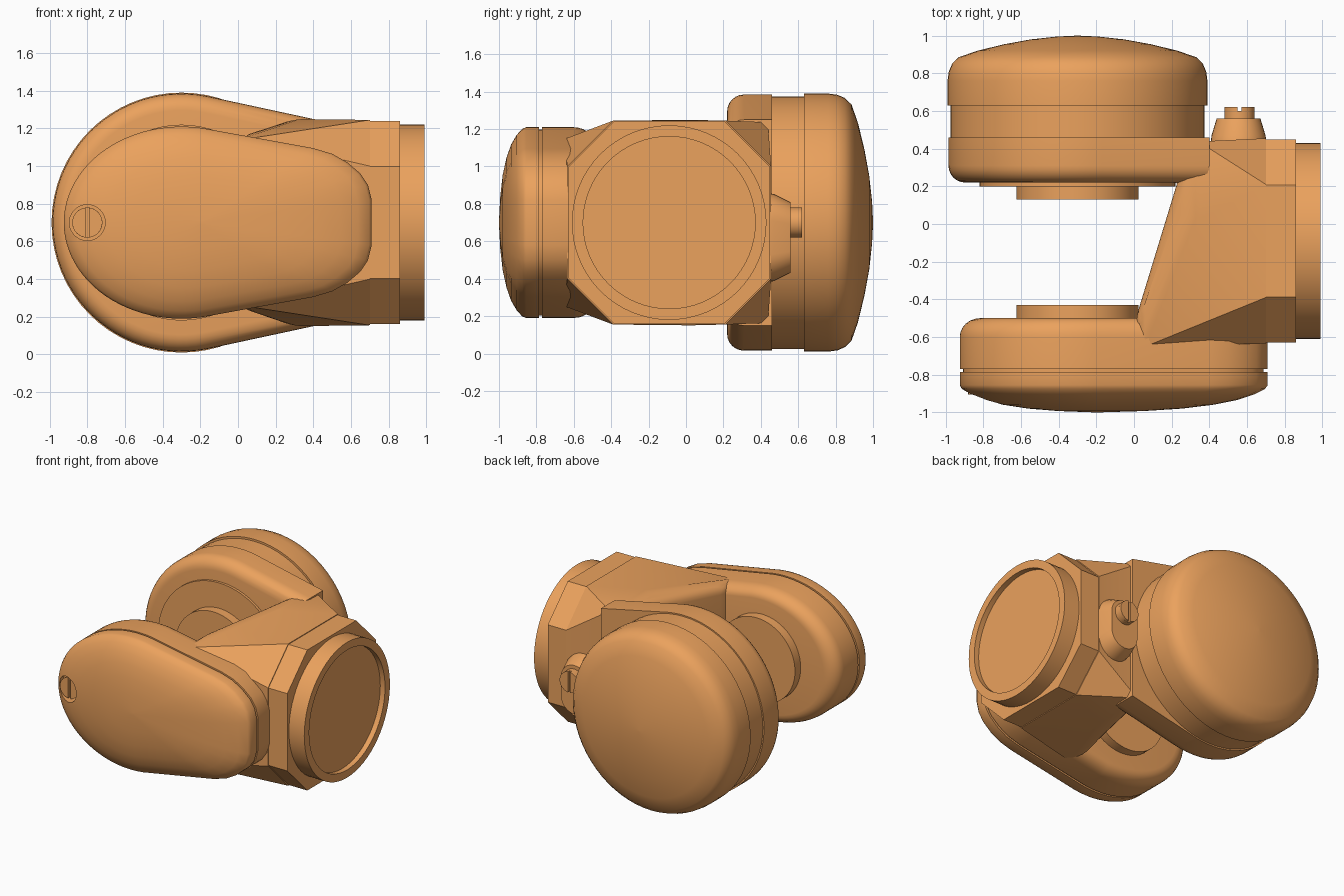
import bpy, bmesh
from math import cos, sin, radians, pi

if "Cube" in bpy.data.objects:
    bpy.data.objects.remove(bpy.data.objects["Cube"])

orange = bpy.data.materials.new("orange")
orange.diffuse_color = (0.83, 0.36, 0.11, 1)
orange.use_nodes = True
orange.node_tree.nodes["Principled BSDF"].inputs["Base Color"].default_value = orange.diffuse_color


def finish(name, bm, angle=35):
    bmesh.ops.recalc_face_normals(bm, faces=bm.faces)
    me = bpy.data.meshes.new(name)
    bm.to_mesh(me)
    bm.free()
    me.shade_smooth()
    me.set_sharp_from_angle(angle=radians(angle))
    me.materials.append(orange)
    ob = bpy.data.objects.new(name, me)
    bpy.context.collection.objects.link(ob)
    return ob


def loft(name, outline, steps, centre, axis="y", angle=35):
    """Stack scaled copies of a 2D outline; steps are (position on axis, scale)."""
    bm = bmesh.new()
    ca, cb = centre
    rings = []
    for d, s in steps:
        ring = []
        for a, b in outline:
            a, b = ca + (a - ca) * s, cb + (b - cb) * s
            ring.append(bm.verts.new({"x": (d, a, b), "y": (a, d, b), "z": (a, b, d)}[axis]))
        rings.append(ring)
    n = len(outline)
    for r0, r1 in zip(rings, rings[1:]):
        for i in range(n):
            j = (i + 1) % n
            bm.faces.new((r0[i], r0[j], r1[j], r1[i]))
    bm.faces.new(rings[0])
    bm.faces.new(rings[-1])
    return finish(name, bm, angle)


def arc(cx, cz, rx, rz, a0, a1, n):
    return [(cx + rx * cos(radians(a0 + (a1 - a0) * i / n)),
             cz + rz * sin(radians(a0 + (a1 - a0) * i / n))) for i in range(n + 1)]


def circle(cx, cz, r, n=64):
    return arc(cx, cz, r, r, 0, 360, n)[:-1]


def disc(name, c, r, d0, d1, axis="y"):
    return loft(name, circle(*c, r), [(d0, 1), (d1, 1)], c, axis)


def slotted_head(name, c, r, base, mid, top):
    # plain base with two half discs leaving a slot between them
    disc(name + "_base", c, r, base, mid)
    for side, a in (("left", 97), ("right", -83)):
        loft(f"{name}_{side}_half", arc(*c, r, r, a, a + 166, 16),
             [(mid, 1), (top, 1)], c)


def octagon(k=1.0):
    half, cut = 0.545 * k, 0.30 * k
    corners = [(half, cut), (cut, half), (-cut, half), (-half, cut)]
    return [(-0.09 + a, 0.7 + b) for a, b in corners + [(-a, -b) for a, b in corners]]


HUB = (-0.3, 0.7)
FLANGE = (-0.09, 0.7)

# Central body: hull joining the octagonal flange to both arms
bm = bmesh.new()
for y, z in octagon():
    bm.verts.new((0.7, y, z))
for x, y0, y1, h in ((0.3, 0.04, 0.45, 0.55), (0.01, -0.66, -0.5, 0.45)):
    for y in (y0, y1):
        for z in (0.7 - h, 0.7 + h):
            bm.verts.new((x, y, z))
bmesh.ops.convex_hull(bm, input=bm.verts)
bmesh.ops.dissolve_limit(bm, angle_limit=radians(1), verts=bm.verts, edges=bm.edges)
edges = [e for e in bm.edges if all(v.co.x < 0.35 for v in e.verts)]
bmesh.ops.bevel(bm, geom=edges, offset=0.05, segments=4, profile=0.5, affect="EDGES")
finish("central_body", bm, 30)

# Octagonal flange and recessed round collar
loft("octagonal_flange", octagon(0.99), [(0.7, 1), (0.86, 1)], FLANGE, "x")
loft("mounting_collar", circle(*FLANGE, 0.52),
     [(0.85, 1), (0.99, 1), (0.99, 0.885), (0.95, 0.885)], FLANGE, "x")

# Back arm: teardrop slab with a rounded inner rim
teardrop = arc(*HUB, 0.685, 0.685, 79, 281, 48) + [(0.4, 0.15), (0.4, 1.25)]
rim = [(0.22 + 0.09 * (1 - sin(t * pi / 12)), 1 - 0.13 * (1 - cos(t * pi / 12)))
       for t in range(6, -1, -1)]
loft("back_arm", teardrop, rim + [(0.46, 1)], HUB)
disc("back_motor_housing", HUB, 0.675, 0.45, 0.63)
loft("back_motor_cap", circle(*HUB, 0.69),
     [(0.63, 1), (0.76, 1), (0.81, 0.99), (0.85, 0.965), (0.885, 0.915), (0.92, 0.77),
      (0.955, 0.56), (0.98, 0.36), (0.995, 0.16), (1.0, 0.01)], HUB)
disc("back_bearing_plate", HUB, 0.52, 0.20, 0.23)
disc("back_bearing_hub", HUB, 0.325, 0.13, 0.21)

# Concave fillet between the back arm and the body
fillet = arc(0.2, 0.12, 0.1, 0.1, 90, 0, 8) + [(0.36, 0.12), (0.36, 0.28), (0.2, 0.28)]
loft("arm_fillet", fillet, [(0.26, 1), (1.14, 1)], (0.3, 0.2), "z")

# Front arm: slab with rounded inner rim, sharing its outline with the cover
corner = [(0.4, 1.095), (0.5, 1.065), (0.58, 1.02), (0.65, 0.96), (0.69, 0.90), (0.71, 0.82)]
cover = (arc(*HUB, 0.625, 0.51, 80, 280, 48)
         + [(x, 1.4 - z) for x, z in corner] + corner[::-1])
MID = (-0.2, 0.7)
rim = [(-0.5 - 0.1 * (1 - sin(t * pi / 12)), 1 - 0.15 * (1 - cos(t * pi / 12)))
       for t in range(6, -1, -1)]
loft("front_arm", cover, rim + [(-0.77, 1)], MID)
loft("cover_seam", cover, [(-0.76, 0.975), (-0.8, 0.975)], MID)
disc("front_bearing_hub", HUB, 0.325, -0.52, -0.43)

# Domed front cover with a pocket for its screw
shell = loft("front_cover", cover,
             [(-0.785, 1), (-0.855, 1), (-0.875, 0.985), (-0.905, 0.92), (-0.935, 0.82),
              (-0.96, 0.68), (-0.98, 0.5), (-0.993, 0.28), (-1.0, 0.02)], MID)
SCREW = (-0.8, 0.7)
cutter = disc("pocket_cutter", SCREW, 0.095, -1.1, -0.85)
cutter.hide_render = True
mod = shell.modifiers.new("pocket", "BOOLEAN")
mod.operation, mod.object, mod.solver = "DIFFERENCE", cutter, "EXACT"
bpy.context.view_layer.objects.active = shell
bpy.ops.object.modifier_apply(modifier="pocket")
shell.data.set_sharp_from_angle(angle=radians(35))
bpy.data.objects.remove(cutter)
slotted_head("cover_screw", SCREW, 0.08, -0.84, -0.885, -0.905)

# Tapered connector boss with a slotted plug on the back of the body
stadium = arc(0.555, 0.71, 0.145, 0.145, 0, 180, 16) + arc(0.555, 0.53, 0.145, 0.145, 180, 360, 16)
loft("connector_boss", stadium, [(0.43, 1.02), (0.47, 0.99), (0.56, 0.8)], (0.555, 0.62))
slotted_head("connector_plug", (0.56, 0.7), 0.08, 0.55, 0.60, 0.62)
